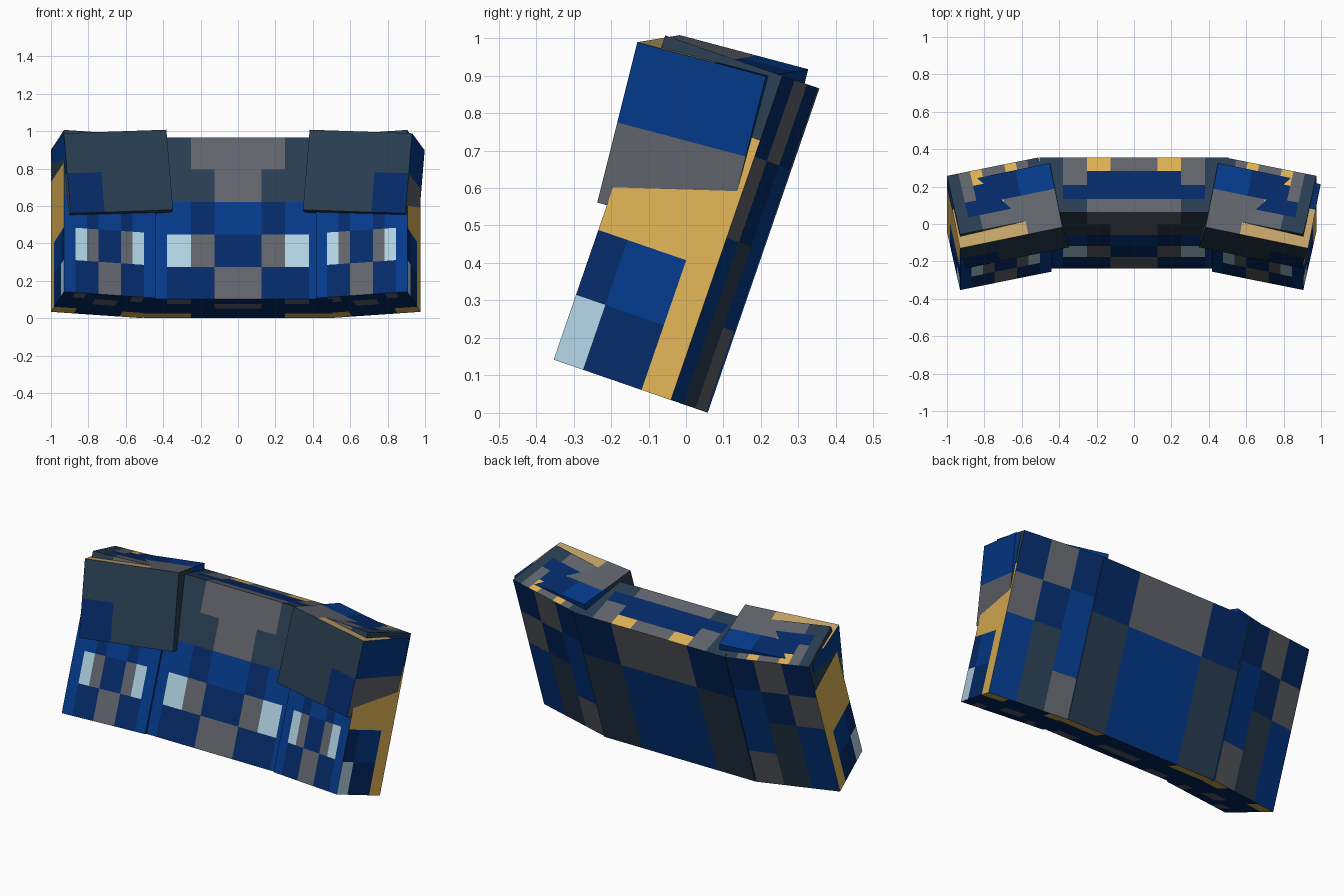
import bpy
import bmesh
from math import radians
from mathutils import Matrix, Vector

if "Cube" in bpy.data.objects:
    bpy.data.objects.remove(bpy.data.objects["Cube"], do_unlink=True)

# Flat colours: key letter -> (name, hex sRGB)
PALETTE = {
    "B": ("bright_blue", "043A8A"),
    "N": ("navy_blue", "042A68"),
    "S": ("slate", "293D50"),
    "G": ("grey", "61646C"),
    "T": ("tan_gold", "DFB255"),
    "P": ("pale_gold", "C6A66A"),
    "L": ("pale_blue", "B0D2E2"),
}
KEYS = list(PALETTE)


def linear(pair):
    c = int(pair, 16) / 255
    return c / 12.92 if c < 0.04 else ((c + 0.055) / 1.055) ** 2.4


def make_material(name, code):
    mat = bpy.data.materials.new(name)
    rgba = [linear(code[i:i + 2]) for i in (0, 2, 4)] + [1]
    mat.diffuse_color = rgba
    mat.use_nodes = True
    bsdf = next(n for n in mat.node_tree.nodes if n.type == "BSDF_PRINCIPLED")
    bsdf.inputs["Base Color"].default_value = rgba
    bsdf.inputs["Roughness"].default_value = 0.8
    return mat


MATERIALS = [make_material(*PALETTE[k]) for k in KEYS]


def patch(bm, corner, u, v, rows):
    """Grid of coloured panels; the first row is the far end of v."""
    n = len(rows)
    for r, row in enumerate(rows):
        lo, hi = v * ((n - r - 1) / n), v * ((n - r) / n)
        for c, key in enumerate(row):
            a, b = u * (c / len(row)), u * ((c + 1) / len(row))
            quad = [a + lo, b + lo, b + hi, a + hi]
            face = bm.faces.new([bm.verts.new(corner + p) for p in quad])
            face.material_index = KEYS.index(key)


def panel_box(name, o, x, y, z, skin, mirror=False):
    """Box from a corner and three edge vectors, each side a panel grid."""
    bm = bmesh.new()
    patch(bm, o, x, z, skin["front"])
    patch(bm, o + y, x, z, skin["back"])
    patch(bm, o, y, z, skin["start"])
    patch(bm, o + x, y, z, skin["end"])
    patch(bm, o + z, x, y, skin["top"])
    patch(bm, o, x, y, skin["bottom"])
    centre = o + (x + y + z) / 2
    if mirror:
        for vert in bm.verts:
            vert.co.x *= -1
        centre.x *= -1
    # Point every panel outward
    for face in bm.faces:
        face.normal_update()
        if face.normal.dot(face.calc_center_median() - centre) < 0:
            face.normal_flip()
    bmesh.ops.remove_doubles(bm, verts=bm.verts, dist=0.0005)
    mesh = bpy.data.meshes.new(name)
    bm.to_mesh(mesh)
    bm.free()
    for mat in MATERIALS:
        mesh.materials.append(mat)
    bpy.context.collection.objects.link(bpy.data.objects.new(name, mesh))


# Panel layouts
FRONT = ["SSGGGGSS", "SSSGGSSS", "BBNBBNBB", "BLGNNGLB", "BNNGGNNB"]
TOP = ["SGTGGTGS", "SGNNNNGS", "SNNNNNNS", "SSGGGGSS"]
BOTTOM = ["TTNNNNTT", "NNNNNNNN", "NNNGGNNN", "NGNNNNGN"]
INNER = ["S", "S", "B", "B", "B"]

centre_skin = {
    "front": FRONT, "top": TOP, "bottom": BOTTOM, "start": INNER, "end": INNER,
    "back": ["NNGGGGNN", "SSBBBBSS", "SSBBBBSS"],
}
side_skin = {
    "front": FRONT, "top": TOP, "bottom": BOTTOM, "end": INNER,
    "start": ["SSSS", "TTTT", "TTTT", "NBBT", "LNNT"],
    "back": ["NGN", "GNB", "BSB", "BSG"],
}
cover_skin = {
    "front": ["SSS", "NSS"], "bottom": ["S"],
    "top": ["NNNNBB", "NNNNBB", "PPPGGG", "PPPGGG", "PPPPGG"],
    "start": ["B", "G"], "end": ["SB", "SS"], "back": ["BBB", "SSS"],
}

# Everything leans back; the side boxes also turn toward the front
tilt = Matrix.Rotation(radians(-19), 3, "X")
turn = tilt @ Matrix.Rotation(radians(-12), 3, "Z")
UP = tilt @ Vector((0, 0, 0.915))

# Central box
panel_box("centre_box", Vector((-0.505, -0.237, 0.102)), Vector((1.01, 0, 0)),
          tilt @ Vector((0, 0.312, 0)), UP, centre_skin)

for side, mirror, outer in (("left", False, 0.905), ("right", True, 0.93)):
    # Angled side box, panels run from the outer end inward
    panel_box(side + "_side_box", Vector((outer, -0.353, 0.142)),
              turn @ Vector((-0.5, 0, 0)), turn @ Vector((0, 0.338, 0)),
              UP, side_skin, mirror)
    # Upper cover, slightly rolled around the side box
    down = Vector((-0.036, -0.107, -0.428))
    panel_box(side + "_cover", Vector((0.931, -0.13, 0.989)) + down,
              Vector((-0.548, 0.113, 0.019)), Vector((0.067, 0.343, -0.091)),
              -down, cover_skin, mirror)
